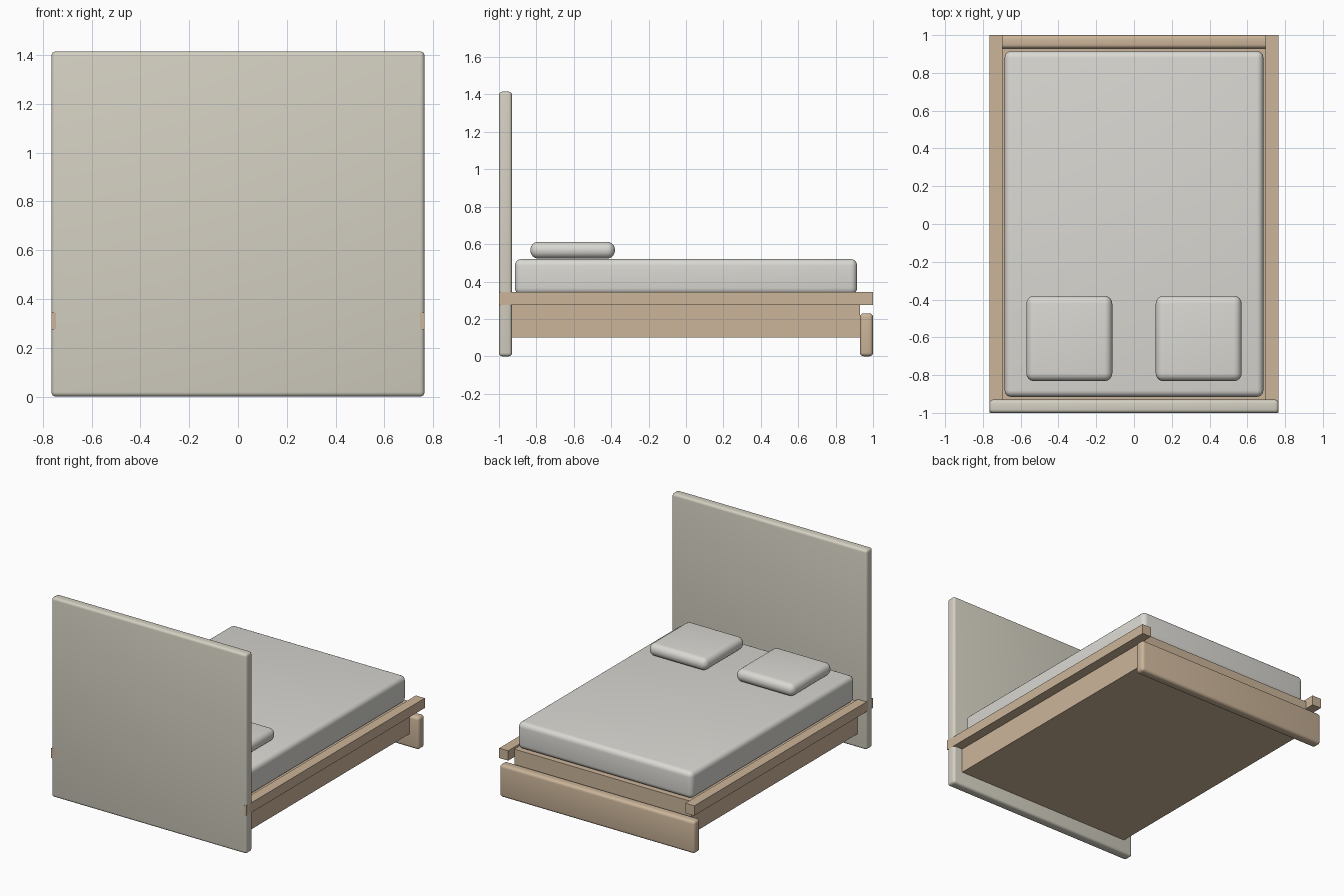
import bpy

if "Cube" in bpy.data.objects:
    bpy.data.objects.remove(bpy.data.objects["Cube"])


def material(name, color):
    m = bpy.data.materials.new(name)
    m.diffuse_color = (*color, 1)
    m.use_nodes = True
    m.node_tree.nodes["Principled BSDF"].inputs["Base Color"].default_value = m.diffuse_color
    return m


WOOD = material("light_wood", (0.60, 0.46, 0.32))
PANEL = material("beige_upholstery", (0.66, 0.63, 0.54))
LINEN = material("off_white_fabric", (0.70, 0.69, 0.65))


def box(name, x, y, z, mat, radius=0, segments=4):
    """Box from (min, max) ranges, optionally with rounded edges."""
    bpy.ops.mesh.primitive_cube_add(
        size=1, location=[(a + b) / 2 for a, b in (x, y, z)])
    ob = bpy.context.object
    ob.name = name
    ob.scale = [b - a for a, b in (x, y, z)]
    bpy.ops.object.transform_apply(location=False, rotation=False, scale=True)
    ob.data.materials.append(mat)
    if radius:
        bev = ob.modifiers.new("round_edges", 'BEVEL')
        bev.width = radius
        bev.segments = segments
        bpy.ops.object.modifier_apply(modifier=bev.name)
        bpy.ops.object.shade_smooth_by_angle()
    return ob


# Upright panels at both ends
box("headboard", (-0.765, 0.765), (-1, -0.93), (0, 1.415), PANEL, 0.018)
box("footboard", (-0.765, 0.765), (0.93, 1), (0, 0.23), WOOD, 0.02)

# Solid base box
box("bed_base", (-0.695, 0.695), (-0.93, 0.93), (0.10, 0.33), WOOD)

# Mattress
box("mattress", (-0.685, 0.685), (-0.915, 0.915), (0.33, 0.52), LINEN, 0.035, 5)

# Side rails and pillows, one on each side
for side, s in (("left", -1), ("right", 1)):
    box(f"side_rail_{side}", sorted((s * 0.695, s * 0.765)), (-1, 1),
        (0.275, 0.345), WOOD)
    box(f"pillow_{side}", sorted((s * 0.115, s * 0.57)), (-0.832, -0.38),
        (0.523, 0.612), LINEN, 0.042, 6)
